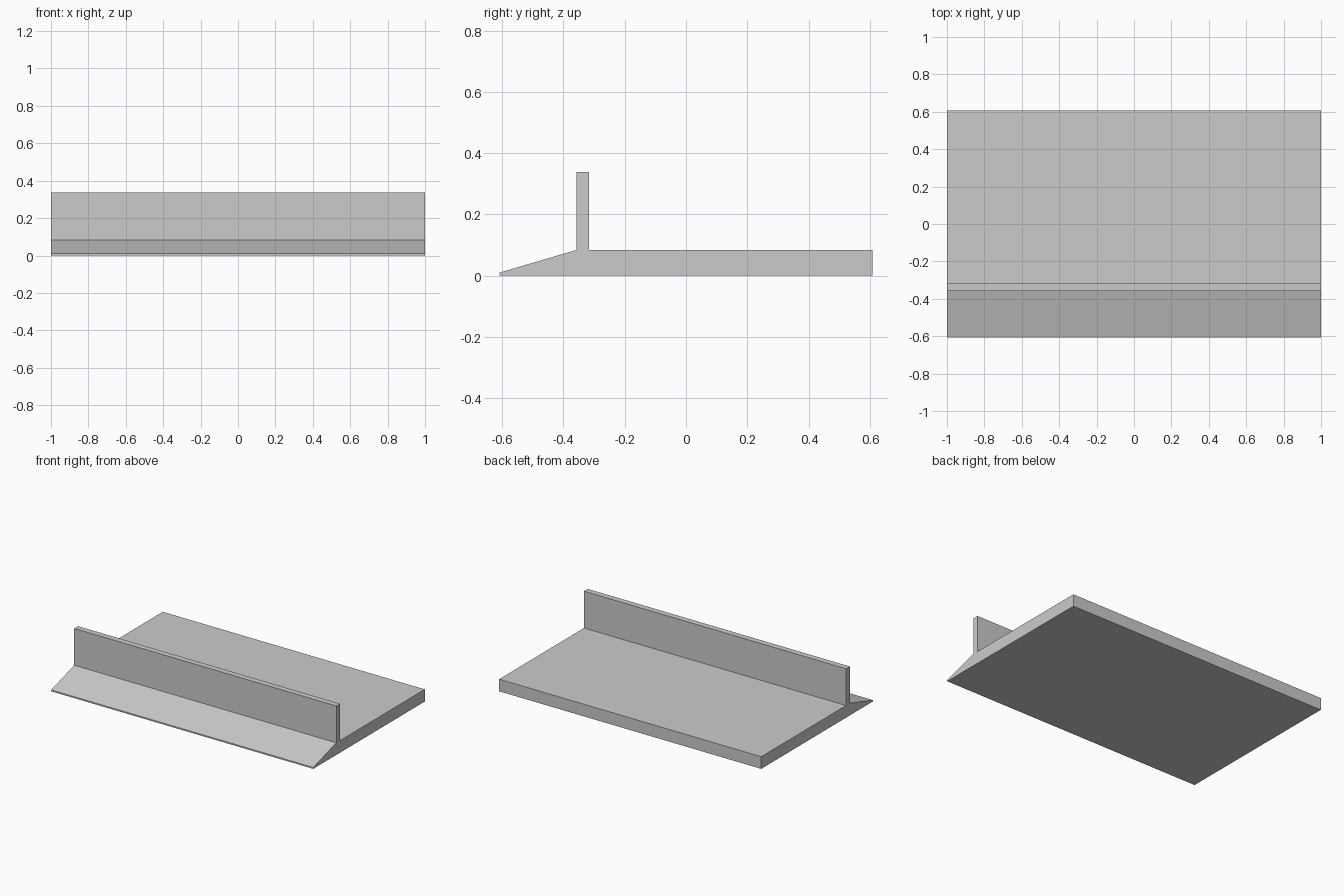
import bpy
import bmesh

cube = bpy.data.objects.get("Cube")
if cube:
    bpy.data.objects.remove(cube, do_unlink=True)

# Plain grey finish
grey = bpy.data.materials.new("light_grey")
grey.use_nodes = True
colour = (0.6, 0.6, 0.6, 1.0)
grey.diffuse_color = colour
grey.node_tree.nodes["Principled BSDF"].inputs["Base Color"].default_value = colour

# Main dimensions
HALF_WIDTH = 1.0
FRONT, BACK = -0.608, 0.608
WALL_FRONT, WALL_BACK = -0.357, -0.316
LIP, DECK, WALL_TOP = 0.01, 0.084, 0.338


def extrude_profile(name, profile, half_width, material):
    """Sweep a closed (y, z) outline along x into a flat-faced solid."""
    bm = bmesh.new()
    face = bm.faces.new([bm.verts.new((-half_width, y, z)) for y, z in profile])
    swept = bmesh.ops.extrude_face_region(bm, geom=[face])["geom"]
    verts = [v for v in swept if isinstance(v, bmesh.types.BMVert)]
    bmesh.ops.translate(bm, verts=verts, vec=(2 * half_width, 0, 0))
    bmesh.ops.recalc_face_normals(bm, faces=bm.faces)
    mesh = bpy.data.meshes.new(name)
    bm.to_mesh(mesh)
    bm.free()
    mesh.materials.append(material)
    obj = bpy.data.objects.new(name, mesh)
    bpy.context.collection.objects.link(obj)
    return obj


# Flat deck, upright wall and sloped front ramp as one continuous section
section = [
    (FRONT, 0), (BACK, 0), (BACK, DECK),
    (WALL_BACK, DECK), (WALL_BACK, WALL_TOP),
    (WALL_FRONT, WALL_TOP), (WALL_FRONT, DECK),
    (FRONT, LIP),
]
extrude_profile("ramped_base_with_wall", section, HALF_WIDTH, grey)
